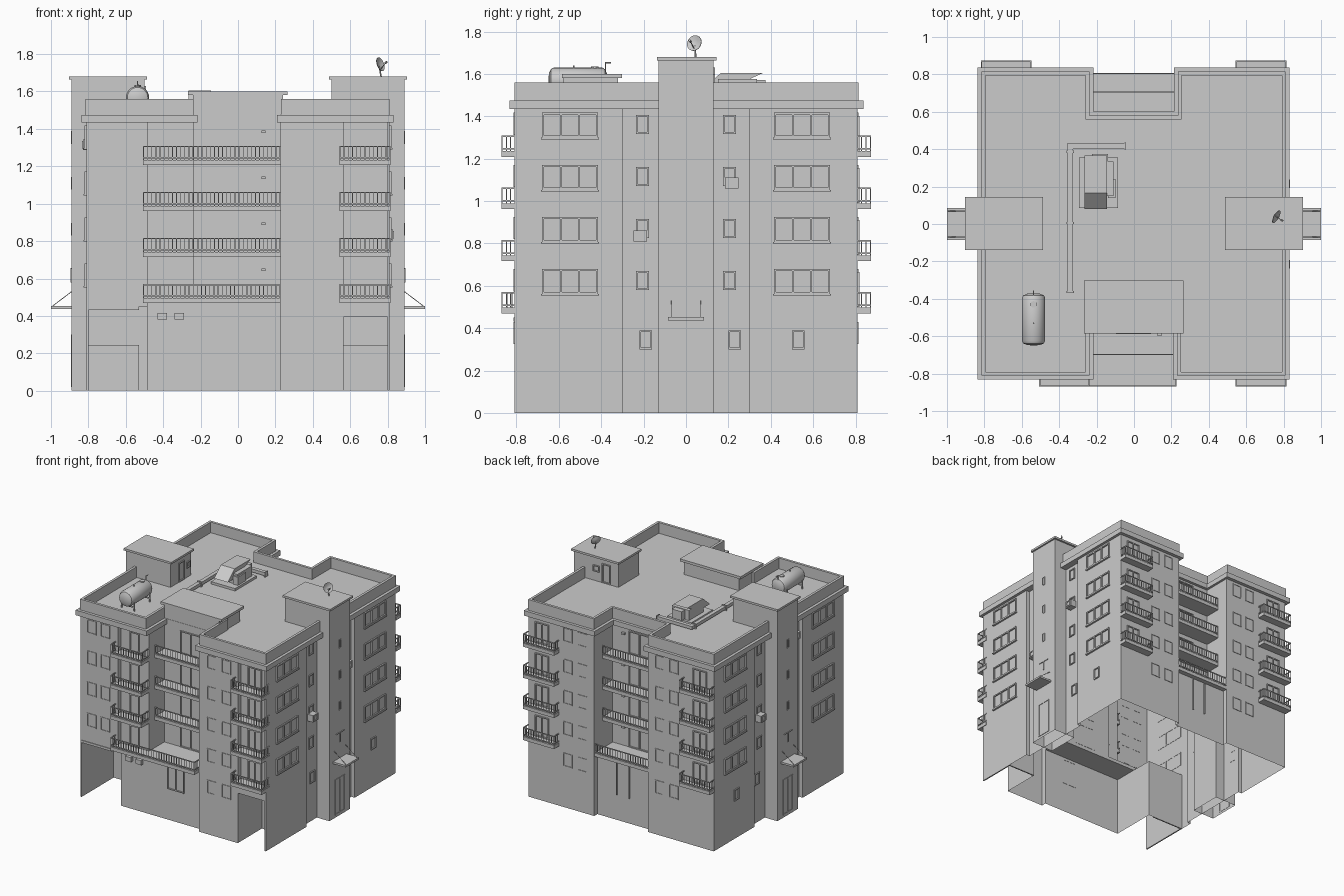
import bpy, bmesh, math
from mathutils import Vector, Matrix

if "Cube" in bpy.data.objects:
    bpy.data.objects.remove(bpy.data.objects["Cube"])


def finish(name, bm, normals=True):
    if normals:
        bmesh.ops.recalc_face_normals(bm, faces=bm.faces)
    me = bpy.data.meshes.new(name)
    bm.to_mesh(me)
    bm.free()
    ob = bpy.data.objects.new(name, me)
    bpy.context.collection.objects.link(ob)
    return ob


def boxes(name, items):
    """One object from a list of (x0, x1, y0, y1, z0, z1)."""
    bm = bmesh.new()
    for x0, x1, y0, y1, z0, z1 in items:
        m = Matrix.Translation(((x0 + x1) / 2, (y0 + y1) / 2, (z0 + z1) / 2))
        m = m @ Matrix.Diagonal((abs(x1 - x0), abs(y1 - y0), abs(z1 - z0), 1))
        bmesh.ops.create_cube(bm, size=1, matrix=m)
    return finish(name, bm)


def shell(name, pts, z0, z1, cap):
    """Walls along an outline, open below."""
    bm = bmesh.new()
    lo = [bm.verts.new((x, y, z0)) for x, y in pts]
    hi = [bm.verts.new((x, y, z1)) for x, y in pts]
    n = len(pts)
    for i in range(n):
        j = (i + 1) % n
        bm.faces.new((lo[i], lo[j], hi[j], hi[i]))
    if cap:
        bm.faces.new(hi)
    return finish(name, bm, False)


def offset(pts, d):
    out, n = [], len(pts)
    for i in range(n):
        a, b, c = (Vector(pts[k % n]) for k in (i - 1, i, i + 1))
        e, f = (b - a).normalized(), (c - b).normalized()
        out.append(b + Vector((e.y + f.y, -e.x - f.x)) * d)
    return out


def ring(name, pts, d_out, d_in, z0, z1):
    bm = bmesh.new()
    loops = [[bm.verts.new((p.x, p.y, z)) for p in offset(pts, d)]
             for d, z in ((d_out, z0), (d_out, z1), (d_in, z1), (d_in, z0))]
    n = len(pts)
    for k in range(4):
        a, b = loops[k], loops[(k + 1) % 4]
        for i in range(n):
            j = (i + 1) % n
            bm.faces.new((a[i], a[j], b[j], b[i]))
    return finish(name, bm)


def rods(name, items):
    bm = bmesh.new()
    for p, q, r in items:
        p, q = Vector(p), Vector(q)
        m = Matrix.Translation((p + q) / 2) @ (q - p).to_track_quat('Z', 'Y').to_matrix().to_4x4()
        bmesh.ops.create_cone(bm, cap_ends=True, segments=10, radius1=r, radius2=r,
                              depth=(q - p).length, matrix=m)
    return finish(name, bm)


def lathe(name, prof, matrix, seg=28):
    bm = bmesh.new()
    vs = [bm.verts.new((r, 0, z)) for r, z in prof]
    es = [bm.edges.new(p) for p in zip(vs, vs[1:])]
    bmesh.ops.spin(bm, geom=vs + es, cent=(0, 0, 0), axis=(0, 0, 1), angle=math.tau, steps=seg)
    bmesh.ops.remove_doubles(bm, verts=bm.verts, dist=1e-5)
    bm.transform(matrix)
    ob = finish(name, bm)
    bpy.context.view_layer.objects.active = ob
    ob.select_set(True)
    bpy.ops.object.shade_smooth_by_angle()
    ob.select_set(False)


def on(face, at, u0, u1, d0, d1, z0, z1):
    """Box on a wall: u along the wall, d outwards."""
    s = -1 if face in 'FL' else 1
    d = sorted((at + s * d0, at + s * d1))
    return (u0, u1, *d, z0, z1) if face in 'FB' else (*d, u0, u1, z0, z1)


def window(face, at, u0, u1, z0, z1, panes=1, sill=False, t=.008, d=.008):
    out = [on(face, at, u0, u1, -.002, d, z, z + t) for z in (z0, z1 - t)]
    for i in range(panes + 1):
        u = u0 + (u1 - u0 - t) * i / panes
        out.append(on(face, at, u, u + t, -.002, d, z0, z1))
    if sill:
        out.append(on(face, at, u0 - .004, u1 + .004, 0, .015, z0 - .008, z0))
    return out


# Walls: upper storeys, hollow lower storey with corner porches
right = [(.81, -.3), (.78, -.3), (.78, .3), (.81, .3), (.81, .81), (.235, .81)]
left = [(-.235, .81), (-.81, .81), (-.81, .3), (-.78, .3), (-.78, -.3), (-.81, -.3)]
shell('upper_walls', [(-.81, -.81), (-.484, -.81), (-.484, -.77), (-.238, -.77), (-.238, -.58),
      (.227, -.58), (.227, -.81), (.565, -.81), (.565, -.77), (.81, -.77)] + right
      + [(.235, .58), (-.235, .58)] + left, .47, 1.476, True)
shell('lower_walls', [(-.81, -.4), (-.484, -.4), (-.484, -.77), (.227, -.77), (.227, -.81),
      (.565, -.81), (.565, -.5), (.81, -.5)] + right + [(.235, .77), (-.235, .77)] + left,
      0, .47, False)
boxes('porch_side_walls', [(-.81, -.8, -.81, -.4, 0, .47), (.8, .81, -.81, -.5, 0, 1.44)])
boxes('porch_ceilings', [(-.81, -.484, -.81, -.4, .45, .47), (-.8, -.53, -.815, -.8, .432, .45),
                         (.565, .81, -.81, -.5, .395, .47)])
boxes('porch_doors', [(-.8, -.53, -.41, -.4, 0, .245), (.565, .8, -.51, -.5, 0, .245)])

# Parapet with projecting cornice
par = [(-.815, -.81), (-.238, -.81), (-.238, -.5), (.23, -.5), (.23, -.81), (.81, -.81),
       (.81, .815), (.235, .815), (.235, .58), (-.238, .58), (-.238, .815), (-.815, .815)]
ring('cornice', par, .022, -.05, 1.435, 1.475)
ring('parapet', par, 0, -.02, 1.47, 1.56)

# Roof block over the front notch
boxes('front_roof_block', [(-.24, .24, -.578, -.32, 1.40, 1.58), (-.267, .265, -.585, -.302, 1.58, 1.6)])

# Side towers with caps, slits, entrance canopies
towers, slits, cables = [], [], []
for s, f in ((1, 'R'), (-1, 'L')):
    towers += [(s * .5, s * .89, -.13, .13, 1.4, 1.664), (s * .487, s * .903, -.138, .145, 1.664, 1.68)]
    for z in (1.32, 1.075, .83):
        slits += window(f, s * .89, -.012, .012, z, z + .068, 1, t=.004, d=.004)
    slits.append(on(f, s * .89, -.05, .05, 0, .006, .65, .656))
    slits.append(on(f, s * .89, -.004, .004, 0, .006, .58, .65))
    slits += window(f, s * .89, -.06, .06, .02, .3, 2, d=.004)
    slits.append(on(f, s * .89, -.085, .085, 0, .11, .437, .452))
    for y in (-.07, .07):
        cables.append(((s * .89, y, .53), (s * .995, y, .45), .002))
    shell('tower_walls', [(s * .7, -.13), (s * .89, -.13), (s * .89, .13), (s * .7, .13)][::s],
          0, 1.5, False)
boxes('tower_heads', towers)
boxes('tower_slits_and_canopies', slits)
rods('canopy_cables', cables)
boxes('tower_roof_doors', window('B', .13, .57, .64, 1.48, 1.63) + window('B', .13, .665, .72, 1.55, 1.6)
      + window('R', -.5, -.03, .04, 1.48, 1.63) + window('R', -.5, .07, .11, 1.55, 1.6))

# Windows on every storey
heads = [1.417 - .246 * i for i in range(4)]
big, small = [], []
for z in heads:
    for f, a in (('R', .81), ('L', -.81)):
        for y in (-.68, .415):
            big += window(f, a, y, y + .265, z - .118, z, 3, True, .01, .01)
        for y in (-.235, .175):
            small += window(f, .78 if f == 'R' else -.78, y, y + .06, z - .1, z - .01)
for z in heads + [.43]:
    for x in (-.75, -.634, .297, .425):
        if z > .5 or x > 0:
            small += window('F', -.81, x, x + .08, z - .105, z, 1, t=.006, d=.004)
    for x in (-.5, -.377, .297, .425):
        small += window('B', .81, x, x + .08, z - .105, z, 1, t=.006, d=.004)
for y in (.5, -.22, .2):
    for f, s in (('R', 1), ('L', -1)):
        small += window(f, s * (.81 if y == .5 else .78), y, y + .06, .3, .39)
boxes('side_windows', big)
boxes('small_windows', small)

# Balcony doors and wall lamps
doors, lamps = [], []
for z in heads:
    zf = z - .18
    doors += window('F', -.58, -.095, .09, zf, z, 2) + window('B', .58, -.095, .09, zf, z, 2)
    doors += window('F', -.77, -.405, -.32, zf, z - .015) + window('F', -.77, .63, .75, zf, z - .015, 2)
    doors += window('B', .81, .63, .75, zf, z - .015, 2) + window('B', .81, -.75, -.63, zf, z - .015, 2)
    for f, a in (('F', -.58), ('B', .58)):
        lamps.append(on(f, a, .125, .148, 0, .018, z - .04, z - .025))
doors += window('F', -.77, -.075, .07, .245, .455, 2)
boxes('balcony_doors', doors)
boxes('wall_lamps', lamps)
boxes('meter_boxes', [on('F', -.77, x, x + .05, 0, .025, .38, .416) for x in (-.43, -.34)])
boxes('rear_service_pipes', [on('B', .77, x, x + .008, 0, .01, .2, .46) for x in (-.05, .06)])

# Balconies: slab, rails and balusters
slabs, rails = [], []


def balcony(x0, x1, yo, yi, z, ends, back):
    """ends: which sides get a railing; back: where the side railing meets the wall."""
    slabs.append((x0, x1, yo, yi, z, z + .027))
    s = 1 if yi > yo else -1
    for zz in (z + .035, z + .094):
        rails.append((x0, x1, yo, yo + s * .006, zz, zz + .007))
    n = round((x1 - x0) / .022)
    for i in range(n + 1):
        x = x0 + (x1 - x0 - .004) * i / n
        rails.append((x, x + .004, yo + s * .001, yo + s * .005, z + .02, z + .097))
    for x in [e for e in (x0, x1 - .006) if (e == x0 and 'l' in ends) or (e != x0 and 'r' in ends)]:
        for zz in (z + .035, z + .094):
            rails.append((x, x + .006, yo, back, zz, zz + .007))
        m = max(2, round(abs(back - yo) / .022))
        for i in range(m):
            y = yo + (back - yo) * i / m
            rails.append((x + .001, x + .005, y, y + s * .004, z + .02, z + .097))


for i in range(4):
    z = .47 + .246 * i
    balcony(.543, .815, -.87, -.77, z, 'lr', -.77)
    balcony(.543, .815, .873, .81, z, 'lr', .81)
    balcony(-.818, -.548, .873, .81, z, 'lr', .81)
    if i:
        balcony(-.507, -.238, -.87, -.77, z, 'lr', -.77)
        balcony(-.238, .227, -.70, -.58, z, '', -.58)
        balcony(-.235, .235, .71, .58, z, '', .58)
    else:
        balcony(-.507, .227, -.87, -.58, z, 'lr', -.80)
        balcony(-.235, .235, .808, .58, z, '', .58)
boxes('balcony_slabs', slabs)
boxes('balcony_railings', rails)

# Wall air conditioners
ac = []
for f, a, y, z in (('R', .78, .215, 1.085), ('R', .78, -.215, .835), ('L', -.78, .215, .83), ('L', -.78, -.215, 1.315)):
    ac.append(on(f, a, y - .032, y + .032, 0, .05, z - .027, z + .027))
    ac += window(f, a + (.05 if f == 'R' else -.05), y - .022, y + .022, z - .02, z + .02, 1, t=.006, d=.005)
boxes('wall_air_conditioners', ac)

# Water tank lying on a stand
m = Matrix.Translation((-.537, -.51, 1.567)) @ Matrix.Rotation(math.pi / 2, 4, 'X')
lathe('water_tank', [(0, -.14), (.035, -.137), (.055, -.128), (.062, -.115), (.062, .115),
                     (.055, .128), (.035, .137), (0, .14)], m)
rods('tank_fittings', [((-.537, -.43, 1.62), (-.537, -.43, 1.635), .018),
     ((-.537, -.38, 1.6), (-.537, -.38, 1.655), .003), ((-.537, -.38, 1.652), (-.537, -.355, 1.652), .003),
     ((-.537, -.53, 1.62), (-.537, -.53, 1.64), .004)])
boxes('tank_stand', [(x, x + .008, y, y + .008, 1.476, 1.56) for x in (-.597, -.485) for y in (-.61, -.42)]
      + [(-.597, -.477, y, y + .008, 1.5, 1.51) for y in (-.61, -.42)])

# Rooftop ventilation unit with wedge hood and duct
boxes('vent_unit', [(-.295, -.085, .085, .355, 1.476, 1.495), (-.26, -.11, .15, .335, 1.495, 1.575),
                    (-.225, -.14, .3, .375, 1.5, 1.57), (-.14, -.1, .14, .24, 1.495, 1.56)])
bm = bmesh.new()
for x in (-.265, -.145):
    bm.faces.new([bm.verts.new((x, y, z)) for y, z in ((.08, 1.53), (.2, 1.53), (.365, 1.605), (.165, 1.605))])
a, b = [list(f.verts) for f in bm.faces]
for i in range(4):
    bm.faces.new((a[i], a[(i + 1) % 4], b[(i + 1) % 4], b[i]))
finish('vent_hood', bm)
boxes('roof_duct', [(-.355, -.325, -.365, .432, 1.485, 1.51), (-.325, -.045, .402, .432, 1.485, 1.51)]
      + [(-.36, -.32, y, y + .012, 1.476, 1.515) for y in (-.37, 0, .38)] + [(-.05, -.042, .397, .437, 1.476, 1.515)])

# Satellite dish on the right tower
m = Matrix.Translation((.76, .04, 1.745)) @ Vector((.8, -.45, .3)).to_track_quat('Z', 'Y').to_matrix().to_4x4()
lathe('satellite_dish', [(0, -.012), (.018, -.009), (.038, 0), (.038, .003), (.018, -.006), (0, -.009)], m)
rods('dish_mount', [((.765, .045, 1.68), (.755, .043, 1.735), .004), ((.76, .04, 1.715), (.79, .02, 1.755), .002),
                    ((.786, .022, 1.752), (.796, .017, 1.758), .006)])
